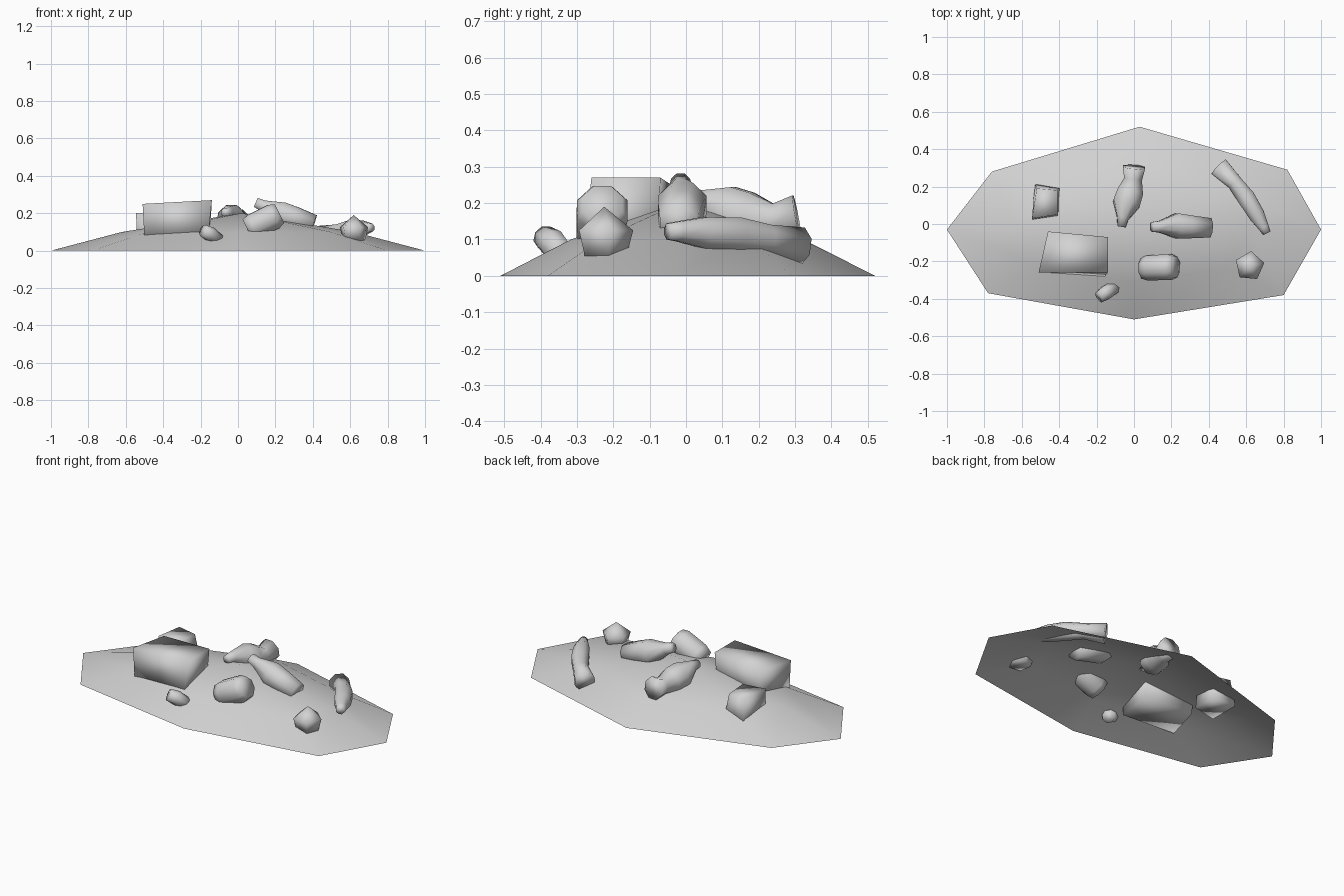
import bpy, bmesh, math
from mathutils import Vector

cube = bpy.data.objects.get("Cube")
if cube:
    bpy.data.objects.remove(cube, do_unlink=True)

grey = bpy.data.materials.new("plain_grey")
grey.use_nodes = True
colour = (0.65, 0.65, 0.65, 1)
grey.diffuse_color = colour
grey.node_tree.nodes["Principled BSDF"].inputs["Base Color"].default_value = colour


def finish(name, bm, closed=True):
    """Turn a bmesh into a fully smooth grey object."""
    bmesh.ops.recalc_face_normals(bm, faces=bm.faces[:])
    bm.normal_update()
    if not closed and sum(f.normal.z for f in bm.faces) < 0:
        bmesh.ops.reverse_faces(bm, faces=bm.faces[:])
    for f in bm.faces:
        f.smooth = True
    mesh = bpy.data.meshes.new(name)
    bm.to_mesh(mesh)
    bm.free()
    mesh.materials.append(grey)
    obj = bpy.data.objects.new(name, mesh)
    bpy.context.collection.objects.link(obj)
    return obj


def bridge(bm, lower, upper):
    """Join two equal rings of vertices with quads."""
    n = len(lower)
    for i in range(n):
        j = (i + 1) % n
        bm.faces.new((lower[i], lower[j], upper[j], upper[i]))


def fan(bm, ring, tip):
    for i in range(len(ring)):
        bm.faces.new((ring[i], ring[(i + 1) % len(ring)], tip))


def tube(name, stations, sides=8):
    """Capped tube through stations of (x, y, z, radius)."""
    bm = bmesh.new()
    pts = [Vector(s[:3]) for s in stations]
    rings = []
    for k, (p, s) in enumerate(zip(pts, stations)):
        tangent = (pts[min(k + 1, len(pts) - 1)] - pts[max(k - 1, 0)]).normalized()
        side = tangent.cross(Vector((0, 0, 1))).normalized()
        up = side.cross(tangent)
        angles = [2 * math.pi * (i + 0.5) / sides for i in range(sides)]
        rings.append([bm.verts.new(p + s[3] * (side * math.cos(a) + up * math.sin(a)))
                      for a in angles])
    for a, b in zip(rings, rings[1:]):
        bridge(bm, a, b)
    bm.faces.new(rings[0])
    bm.faces.new(rings[-1])
    return finish(name, bm)


def box(name, bottom, top):
    """Uneven box between two four-cornered rims."""
    bm = bmesh.new()
    low = [bm.verts.new(p) for p in bottom]
    high = [bm.verts.new(p) for p in top]
    bridge(bm, low, high)
    bm.faces.new(low)
    bm.faces.new(high)
    return finish(name, bm)


# Low mound: open shell with a shoulder ring and a peak
outline = [(-1, -0.03), (-0.78, -0.37), (0, -0.51), (0.8, -0.38),
           (1, -0.03), (0.82, 0.29), (0.03, 0.52), (-0.76, 0.28)]
bm = bmesh.new()
rim = [bm.verts.new((x, y, 0)) for x, y in outline]
shoulder = [bm.verts.new((x * 0.62, y * 0.62, 0.1)) for x, y in outline]
bridge(bm, rim, shoulder)
fan(bm, shoulder, bm.verts.new((0.02, -0.02, 0.2)))
finish("mound", bm, closed=False)

# Boxes half sunk in the mound
box("large_box",
    [(-0.5, -0.26, 0.06), (-0.16, -0.285, 0.06), (-0.15, -0.08, 0.08), (-0.45, -0.05, 0.07)],
    [(-0.51, -0.26, 0.25), (-0.14, -0.26, 0.27), (-0.14, -0.07, 0.27), (-0.46, -0.04, 0.25)])
box("small_box",
    [(-0.54, 0.02, 0.04), (-0.4, 0.04, 0.05), (-0.39, 0.2, 0.04), (-0.53, 0.22, 0.03)],
    [(-0.545, 0.03, 0.2), (-0.41, 0.05, 0.2), (-0.41, 0.18, 0.19), (-0.52, 0.19, 0.2)])

# Bottles, from neck to base
tube("back_bottle", [(-0.067, -0.015, 0.205, 0.024), (-0.06, 0.03, 0.205, 0.033),
                     (-0.04, 0.11, 0.175, 0.078), (-0.02, 0.17, 0.16, 0.075),
                     (-0.005, 0.24, 0.15, 0.052), (0, 0.305, 0.162, 0.065)])
tube("middle_bottle", [(0.095, -0.015, 0.258, 0.028), (0.135, -0.015, 0.24, 0.033),
                       (0.23, -0.01, 0.195, 0.072), (0.3, -0.015, 0.175, 0.066),
                       (0.405, -0.02, 0.14, 0.056)])
tube("left_bottle", [(0.71, -0.05, 0.122, 0.024), (0.695, -0.02, 0.122, 0.03),
                     (0.655, 0.05, 0.118, 0.047), (0.6, 0.14, 0.112, 0.052),
                     (0.54, 0.22, 0.1, 0.044), (0.455, 0.305, 0.08, 0.058)])

# Cans
tube("front_can", [(0.05, -0.235, 0.115, 0.062), (0.08, -0.235, 0.13, 0.072),
                   (0.19, -0.23, 0.182, 0.075), (0.222, -0.23, 0.198, 0.06)])
tube("small_can", [(-0.187, -0.392, 0.108, 0.033), (-0.15, -0.367, 0.09, 0.04),
                   (-0.1, -0.335, 0.05, 0.036)])

# Five-sided lump with a pointed top
bm = bmesh.new()
rings = []
for radius, z in ((0.062, 0.055), (0.08, 0.125)):
    rings.append([bm.verts.new((0.618 + radius * math.cos(a), -0.225 + radius * math.sin(a), z))
                  for a in (math.radians(84 + 72 * i) for i in range(5))])
bridge(bm, *rings)
fan(bm, rings[1], bm.verts.new((0.618, -0.225, 0.19)))
bm.faces.new(rings[0])
finish("pointed_lump", bm)
